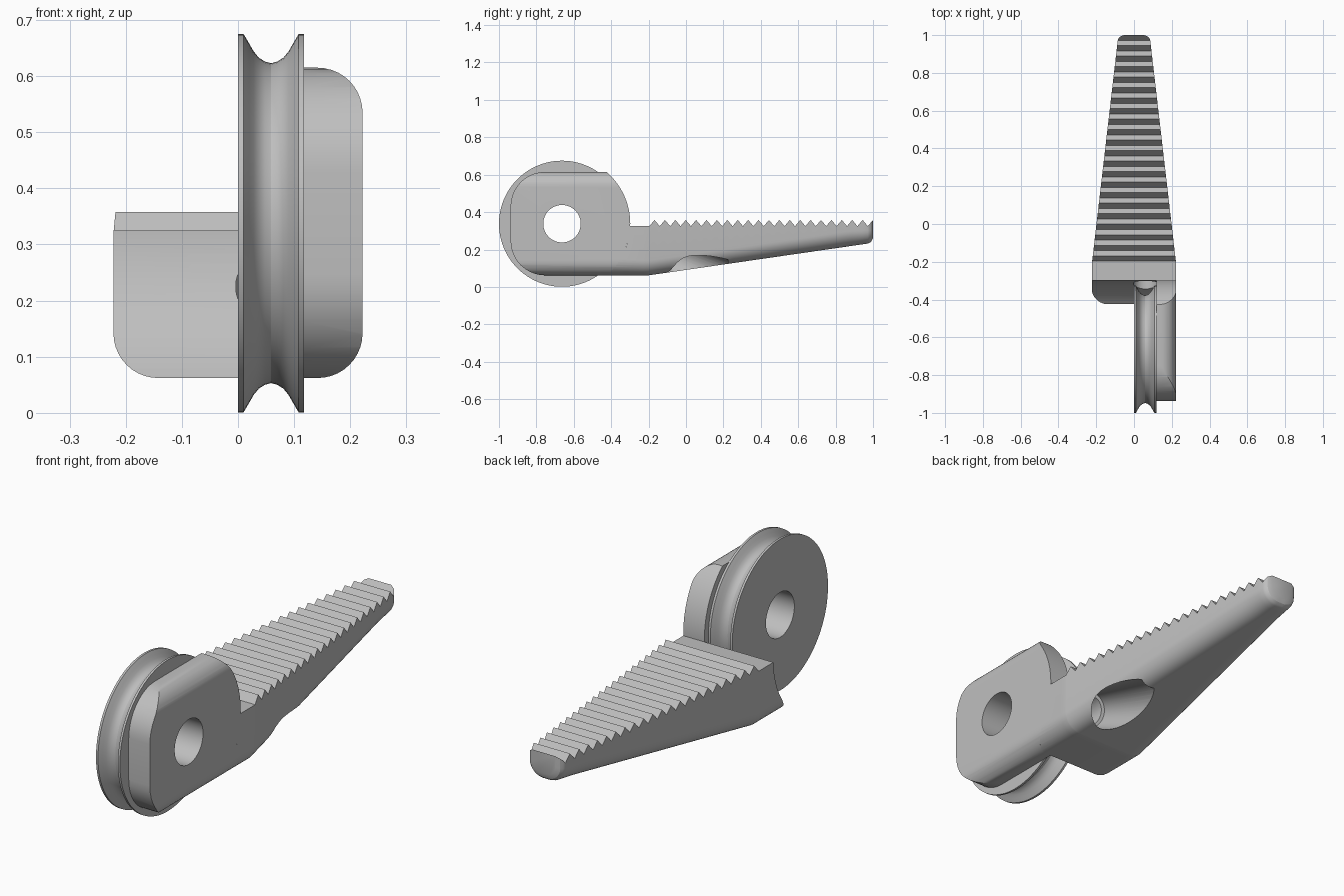
import bpy, bmesh, math
from mathutils import Vector

cube = bpy.data.objects.get("Cube")
if cube:
    bpy.data.objects.remove(cube, do_unlink=True)

grey = bpy.data.materials.new("plain grey")
grey.use_nodes = True
colour = (0.52, 0.52, 0.52, 1)
grey.diffuse_color = colour
grey.node_tree.nodes["Principled BSDF"].inputs["Base Color"].default_value = colour

AXLE_Y, AXLE_Z = -0.663, 0.338
HALF, BASE, DECK, ROUND = 0.222, 0.062, 0.325, 0.08
CHEEK_IN, CHEEK_TOP, SWEEP = 0.118, 0.615, 0.365
TIP, TEETH, FIRST = 1.0, 22, -0.196
PITCH = (TIP - FIRST) / (TEETH - 0.5)


def loft(name, rings, closed=False):
    """Skin equal rings of points; cap the ends unless the rings form a loop."""
    bm = bmesh.new()
    rows = [[bm.verts.new(p) for p in ring] for ring in rings]
    n = len(rows[0])
    pairs = list(zip(rows, rows[1:]))
    if closed:
        pairs.append((rows[-1], rows[0]))
    else:
        bm.faces.new(rows[0])
        bm.faces.new(rows[-1])
    for a, b in pairs:
        for i in range(n):
            j = (i + 1) % n
            bm.faces.new((a[i], a[j], b[j], b[i]))
    bmesh.ops.recalc_face_normals(bm, faces=bm.faces)
    mesh = bpy.data.meshes.new(name)
    bm.to_mesh(mesh)
    bm.free()
    obj = bpy.data.objects.new(name, mesh)
    bpy.context.collection.objects.link(obj)
    mesh.materials.append(grey)
    return obj


def rod(name, start, end, r1, r2=None, sides=72):
    """Cylinder or cone between two points."""
    a, b = Vector(start), Vector(end)
    turn = (b - a).to_track_quat('Z', 'Y')
    rings = []
    for c, r in ((a, r1), (b, r2 or r1)):
        rings.append([c + turn @ Vector((r * math.cos(t), r * math.sin(t), 0))
                      for t in (math.tau * i / sides for i in range(sides))])
    return loft(name, rings)


def arc(cx, cy, r, start, end, steps=10):
    angles = [math.radians(start + (end - start) * i / steps) for i in range(steps + 1)]
    return [(cx + r * math.cos(t), cy + r * math.sin(t)) for t in angles]


def boolean(obj, tool, operation='DIFFERENCE'):
    tool.hide_render = True
    mod = obj.modifiers.new("cut", 'BOOLEAN')
    mod.operation, mod.solver, mod.object = operation, 'EXACT', tool
    bpy.context.view_layer.objects.active = obj
    bpy.ops.object.modifier_apply(modifier=mod.name)
    bpy.data.objects.remove(tool, do_unlink=True)


def smooth(obj):
    bpy.ops.object.select_all(action='DESELECT')
    obj.select_set(True)
    bpy.context.view_layer.objects.active = obj
    bpy.ops.object.shade_smooth_by_angle(angle=math.radians(25))


# Toothed jaw: tapered bar with rounded lower edges
def tooth_top(y):
    if y <= FIRST:
        return DECK
    phase = ((y - FIRST) / PITCH) % 1
    return DECK + 0.033 * (1 - abs(2 * phase - 1))


def jaw_section(y):
    run = max(0, y + 0.2)
    t = max(0, (y - 0.97) / 0.03)
    inset = 0.03 * (1 - math.sqrt(max(0, 1 - t * t)))
    half = HALF - 0.116 * run - inset
    low = BASE + 0.145 * run + inset
    top = tooth_top(y)
    r = min(ROUND, half * 0.9, (DECK - low) * 0.75)
    outline = [(-half, top)] + arc(r - half, low + r, r, 180, 270)
    outline += arc(half - r, low + r, r, 270, 360) + [(half, top)]
    return [(x, y, z) for x, z in outline]


stations = [-0.5, -0.23, -0.2]
stations += [FIRST + PITCH * i / 2 for i in range(2 * TEETH - 1)]
stations += [0.982, 0.992, 0.9999]
jaw = loft("jaw", [jaw_section(y) for y in sorted(stations)])

# Wheel clearance, cord hole and flared cord pocket in the jaw
boolean(jaw, rod("clearance_cutter", (-0.4, AXLE_Y, AXLE_Z),
                 (0.4, AXLE_Y, AXLE_Z), SWEEP, sides=128))
boolean(jaw, rod("pocket_cutter", (0.06, -0.24, 0.23), (0.14, 0.18, 0.04), 0.08, 0.115))
boolean(jaw, rod("cord_cutter", (0.06, -0.5, 0.225), (0.06, -0.2, 0.225), 0.064))
smooth(jaw)

# Side cheek: rounded plate whose back edge follows the wheel clearance
low_angle = math.degrees(math.asin((BASE - AXLE_Z) / SWEEP))
high_angle = math.degrees(math.asin((CHEEK_TOP - AXLE_Z) / SWEEP))
corner = 0.185
side = arc(AXLE_Y, AXLE_Z, SWEEP, low_angle, high_angle, 32)
side += arc(-0.938 + corner, CHEEK_TOP - corner, corner, 90, 180)
side += arc(-0.938 + corner, BASE + corner, corner, 180, 270)
cheek = loft("cheek", [[(x, y, z) for y, z in side] for x in (CHEEK_IN, 0.3)])

front = [(0, BASE)] + arc(HALF - ROUND, BASE + ROUND, ROUND, 270, 360)
front += arc(HALF - ROUND, CHEEK_TOP - ROUND, ROUND, 0, 90) + [(0, CHEEK_TOP)]
envelope = loft("cheek_envelope", [[(x, y, z) for x, z in front] for y in (-1.1, 0)])
boolean(cheek, envelope, 'INTERSECT')
boolean(cheek, rod("axle_cutter", (0.05, AXLE_Y, AXLE_Z), (0.3, AXLE_Y, AXLE_Z), 0.1))
smooth(cheek)

# Grooved wheel: lathed ring profile with a round cord groove
rim = 0.337
half_groove = [(0, 0.1), (0, rim), (0.01, rim), (0.02, 0.32), (0.028, 0.306),
               (0.037, 0.295), (0.048, 0.288), (0.059, 0.285)]
profile = half_groove + [(CHEEK_IN - x, r) for x, r in reversed(half_groove[:-1])]
sides = 96
wheel = loft("grooved_wheel", [
    [(x, AXLE_Y + r * math.cos(t), AXLE_Z + r * math.sin(t)) for x, r in profile]
    for t in (math.tau * i / sides for i in range(sides))], closed=True)
smooth(wheel)
